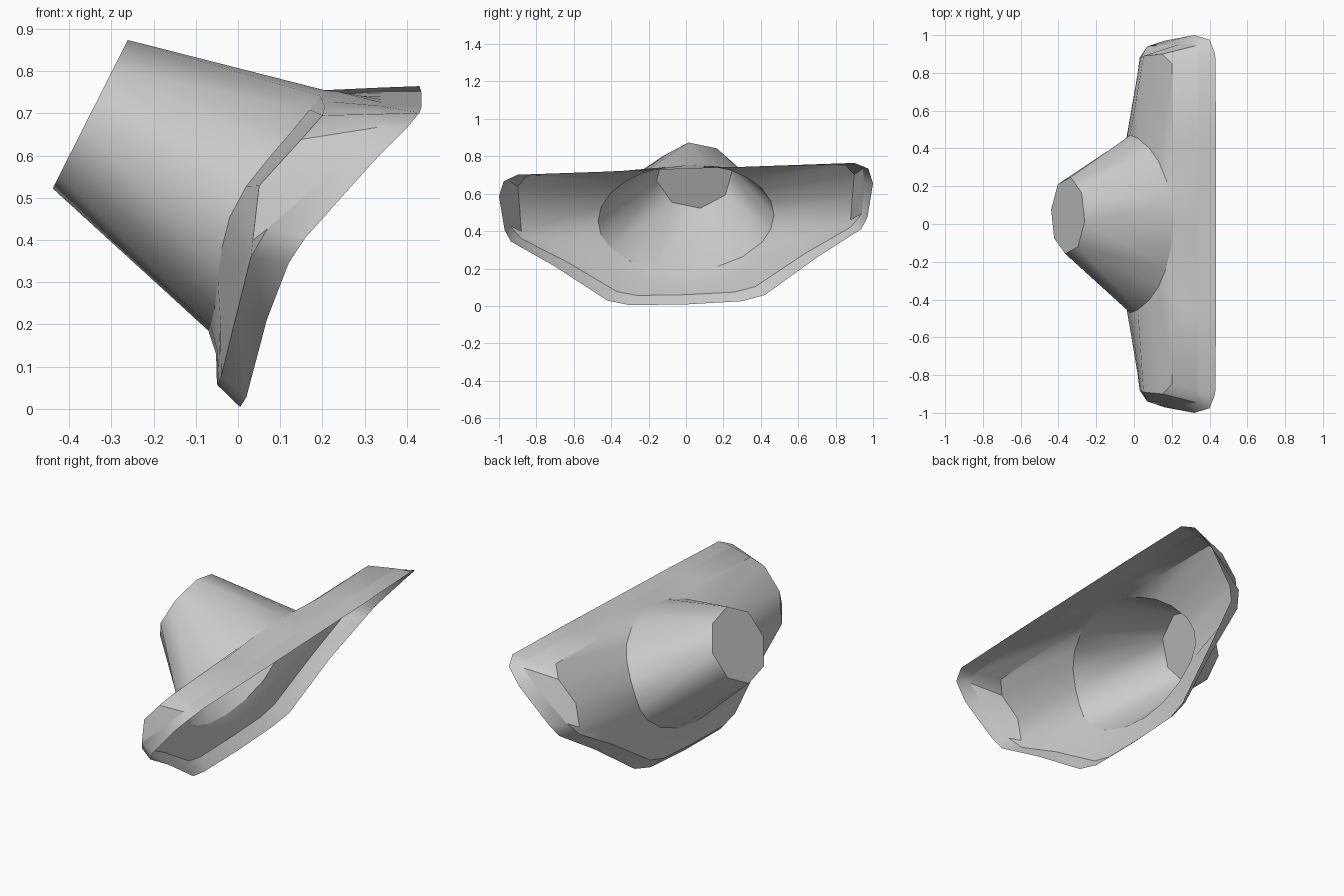
import bpy, bmesh, math

if "Cube" in bpy.data.objects:
    bpy.data.objects.remove(bpy.data.objects["Cube"])

TILT = 0.035  # whole part leans slightly sideways


def full_loop(half):
    """Mirror a half loop (top centre -> +y -> bottom centre) into a closed one, with tilt."""
    pts = list(half) + [(x, -y, z) for x, y, z in reversed(half[1:-1])]
    return [(x, y, z + TILT * y) for x, y, z in pts]


def loft(name, loops, cap=False, angle=35):
    """Skin a run of closed loops, optionally closing the last one."""
    bm = bmesh.new()
    rings = [[bm.verts.new(p) for p in loop] for loop in loops]
    n = len(rings[0])
    for a, b in zip(rings, rings[1:]):
        for i in range(n):
            j = (i + 1) % n
            bm.faces.new((a[i], a[j], b[j], b[i]))
    if cap:
        bm.faces.new(rings[-1])
    bmesh.ops.remove_doubles(bm, verts=bm.verts, dist=0.0005)
    mesh = bpy.data.meshes.new(name)
    bm.to_mesh(mesh)
    bm.free()
    ob = bpy.data.objects.new(name, mesh)
    bpy.context.collection.objects.link(ob)
    bpy.ops.object.select_all(action='DESELECT')
    ob.select_set(True)
    bpy.context.view_layer.objects.active = ob
    bpy.ops.object.shade_smooth_by_angle(angle=math.radians(angle))
    return ob


# Open front rim
rim = full_loop([
    (.435, 0, .733), (.435, .2, .733), (.435, .45, .733), (.43, .9, .733),
    (.40, .975, .70), (.32, 1.0, .62), (.16, .97, .44), (.12, .937, .378),
    (.068, .70, .235), (.02, .42, .043), (.005, .30, .015), (.003, 0, .008)])

# Back edge of the flange
flange = full_loop([
    (.34, 0, .733), (.34, .2, .733), (.34, .45, .733), (.34, .89, .73),
    (.33, .945, .70), (.25, .955, .62), (.07, .94, .46), (.03, .88, .39),
    (.0, .64, .26), (-.04, .37, .09), (-.048, .26, .065), (-.05, 0, .06)])

# Shoulder edge of the housing box
shoulder = full_loop([
    (.235, 0, .752), (.22, .2, .735), (.205, .42, .73), (.20, .85, .725),
    (.15, .90, .67), (.05, .89, .56), (.035, .88, .43), (.025, .83, .395),
    (-.01, .57, .342), (-.042, .41, .225), (-.05, .23, .15), (-.052, 0, .13)])

# Round cone base, following the folded back face
base_angles = [0, 15, 30, 45, 59, 75, 90, 105, 120, 140, 160, 180]
base_x = [.205, .195, .17, .13, .08, .02, -.02, -.038, -.048, -.055, -.065, -.07]
base = full_loop([
    (x, .47 * math.sin(math.radians(a)), .47 + .285 * math.cos(math.radians(a)))
    for a, x in zip(base_angles, base_x)])

# Eight-sided cone tip: every base station goes to its nearest corner
tip = []
for a in base_angles + [360 - a for a in reversed(base_angles[1:-1])]:
    t = math.radians(round(a / 45) * 45 - 9)
    tip.append((-.35 + .09 * math.cos(t), .045 + .205 * math.sin(t),
                .698 + .178 * math.cos(t)))

loft("mounting_flange", [rim, flange], angle=50)
loft("housing_shell", [flange, shoulder, base], angle=35)
loft("rear_cone", [base, tip], cap=True, angle=45)
